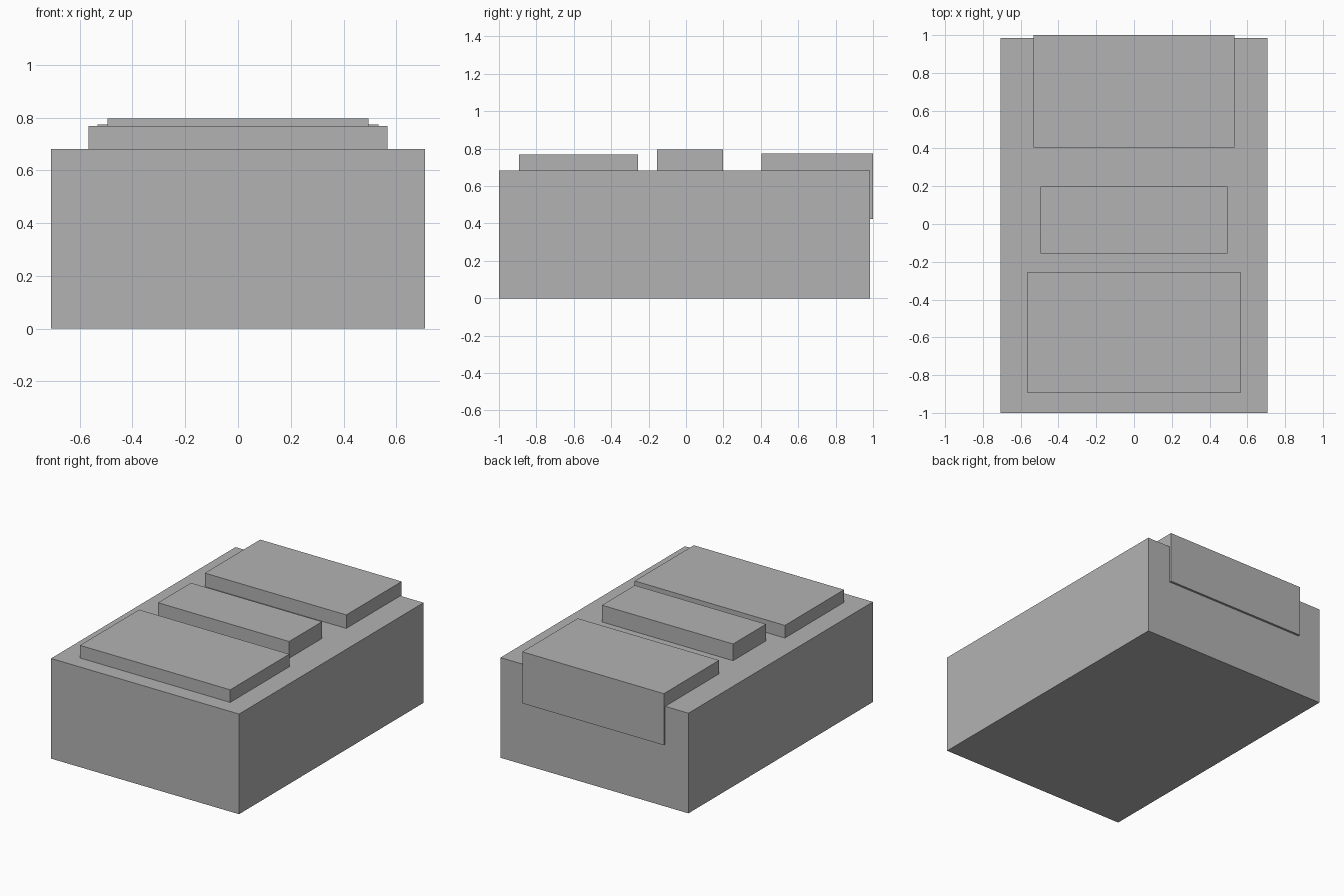
import bpy
import bmesh
from mathutils import Vector

cube = bpy.data.objects.get("Cube")
if cube:
    bpy.data.objects.remove(cube, do_unlink=True)

# Single plain grey for every part
grey = bpy.data.materials.new("plain_grey")
grey.use_nodes = True
colour = (0.45, 0.45, 0.45, 1)
grey.diffuse_color = colour
grey.node_tree.nodes["Principled BSDF"].inputs["Base Color"].default_value = colour


def box(name, half_width, y_range, z_range):
    """Flat-shaded box, symmetric in x, spanning the given y and z ranges."""
    low = Vector((-half_width, y_range[0], z_range[0]))
    high = Vector((half_width, y_range[1], z_range[1]))
    bm = bmesh.new()
    bmesh.ops.create_cube(bm, size=1)
    bmesh.ops.scale(bm, vec=high - low, verts=bm.verts)
    bmesh.ops.translate(bm, vec=(low + high) / 2, verts=bm.verts)
    mesh = bpy.data.meshes.new(name)
    bm.to_mesh(mesh)
    bm.free()
    mesh.materials.append(grey)
    obj = bpy.data.objects.new(name, mesh)
    bpy.context.collection.objects.link(obj)
    return obj


BODY_TOP = 0.682

# Main block
box("body", 0.708, (-1, 0.985), (0, BODY_TOP))

# Raised slabs along the top
box("front_slab", 0.566, (-0.892, -0.256), (BODY_TOP, 0.768))
box("middle_slab", 0.494, (-0.155, 0.199), (BODY_TOP, 0.796))

# Deep rear block, sunk into the body and standing just proud of its back face
box("rear_block", 0.533, (0.404, 1), (0.423, 0.774))
